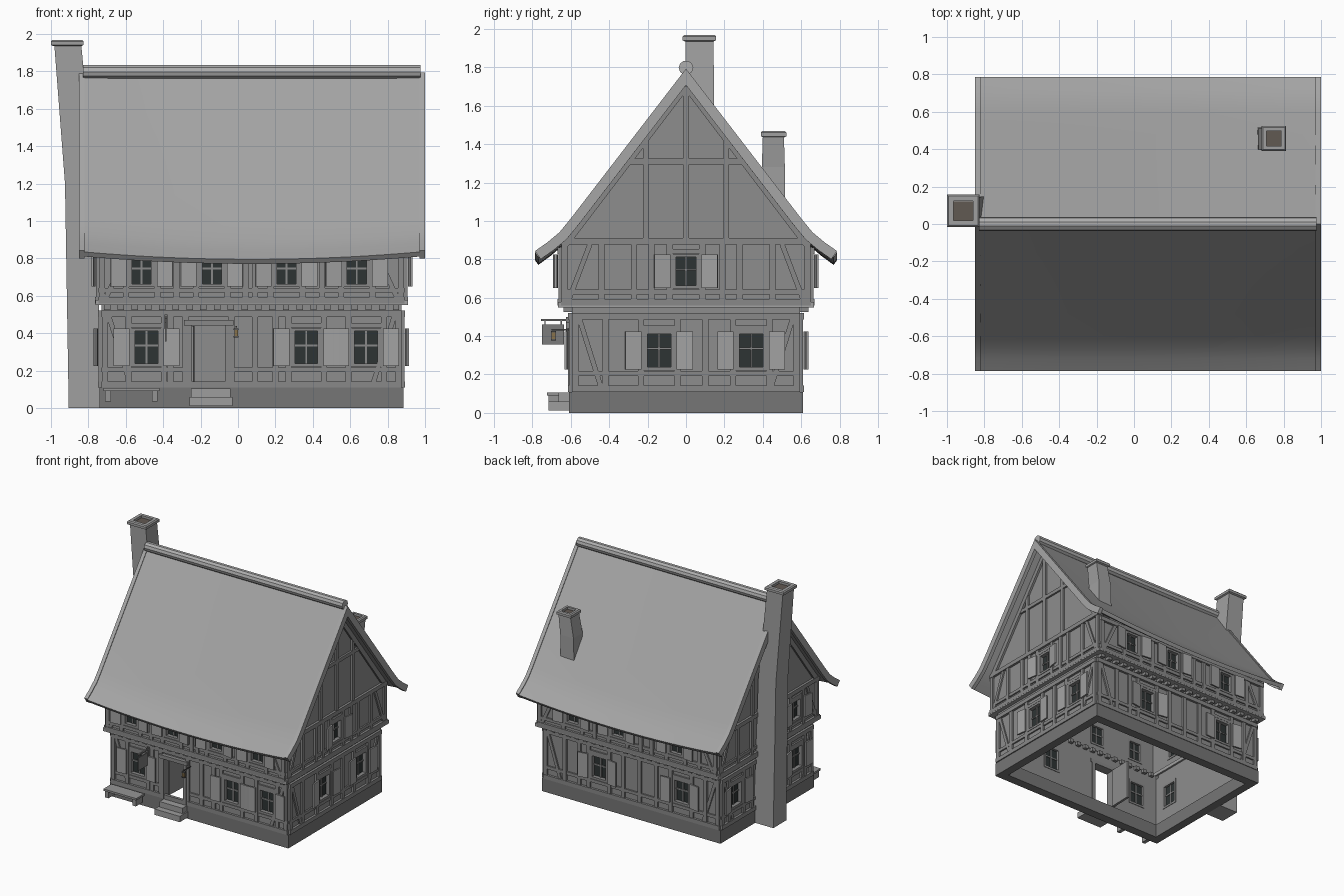
import bpy, bmesh, math, random
from mathutils import Matrix, Vector

if "Cube" in bpy.data.objects:
    bpy.data.objects.remove(bpy.data.objects["Cube"])

random.seed(4)
CX = 0.075            # house centre line in x
T = 0.045             # wall thickness
I = Matrix.Identity(4)
parts = {}            # name -> bmesh collecting repeated pieces
# grey tones by word in the part name, first match wins
TONES = [("glass", (.027, .034, .034)), ("flue", (.12, .1, .085)), ("light", (.25, .17, .07)),
         ("lantern", .1), ("sign", .2), ("shutters", .36), ("frame", .25), ("wall", .27), ("gable", .27),
         ("plinth", .18), ("joist", .25), ("sill", .36), ("door", .27), ("steps", .34), ("bench", .3),
         ("chimney", .35), ("board", .38), ("ridge", .42), ("roof", .37)]
materials = {}


def part(name):
    return parts.setdefault(name, bmesh.new())


def paint(ob):
    for key, c in TONES:
        if key in ob.name:
            if key not in materials:
                materials[key] = bpy.data.materials.new(key)
                materials[key].diffuse_color = (*(c if isinstance(c, tuple) else (c, c, c)), 1)
            ob.data.materials.append(materials[key])
            return


def make(name, bm):
    me = bpy.data.meshes.new(name)
    bm.to_mesh(me)
    bm.free()
    ob = bpy.data.objects.new(name, me)
    bpy.context.collection.objects.link(ob)
    paint(ob)
    return ob


def finish(name, bm):
    bmesh.ops.recalc_face_normals(bm, faces=bm.faces)
    return make(name, bm)


def activate(ob):
    bpy.ops.object.select_all(action='DESELECT')
    ob.select_set(True)
    bpy.context.view_layer.objects.active = ob


def box(name, M, a0, a1, b0, b1, c0, c1):
    S = Matrix.Diagonal((a1 - a0, b1 - b0, c1 - c0, 1))
    C = Matrix.Translation(((a0 + a1) / 2, (b0 + b1) / 2, (c0 + c1) / 2))
    bmesh.ops.create_cube(part(name), size=1, matrix=M @ C @ S)


def beam(M, p, q, w=0.035, d=0.015):
    """Timber between two (u, z) points on a wall plane."""
    du, dz = q[0] - p[0], q[1] - p[1]
    R = M @ Matrix.Translation((p[0], 0, p[1])) @ Matrix.Rotation(-math.atan2(dz, du), 4, 'Y')
    box("timber_frame", R, 0, math.hypot(du, dz), -0.005, d, -w / 2, w / 2)


def loft(name, rings):
    """Square tube through rings of (cx, cy, half x, half y, z)."""
    bm = bmesh.new()
    loops = [[bm.verts.new((x + sx * hx, y + sy * hy, z)) for sx, sy in
              ((-1, -1), (1, -1), (1, 1), (-1, 1))] for x, y, hx, hy, z in rings]
    for a, b in zip(loops, loops[1:]):
        for i in range(4):
            bm.faces.new((a[i], a[i - 1], b[i - 1], b[i]))
    bm.faces.new(loops[0])
    bm.faces.new(loops[-1])
    return finish(name, bm)


def frame(axis, sign, off):
    """Wall plane: local x runs along the wall, y points outward, z up."""
    u = Vector((1, 0, 0)) if axis == 'y' else Vector((0, 1, 0))
    d = Vector((0, sign, 0)) if axis == 'y' else Vector((sign, 0, 0))
    M = Matrix((u, d, (0, 0, 1))).transposed().to_4x4()
    M.translation = d * off if axis == 'y' else Vector((off, 0, 0))
    return M


def window(M, c, hw, z0, z1):
    box("window_glass", M, c - hw, c + hw, -0.03, -0.02, z0, z1)
    for s in (-1, 1):
        e = c + s * hw
        box("window_frame", M, e - .009, e + .009, -T - .004, 0.012, z0 - .009, z1 + .009)
        h = z0 if s < 0 else z1
        box("window_frame", M, c - hw, c + hw, -T - .004, 0.012, h - .009, h + .009)
        # hinged shutter, folded back against the wall
        H = M @ Matrix.Translation((e + s * .022, 0.018, 0)) @ Matrix.Rotation(s * math.radians(random.uniform(2, 10)), 4, 'Z')
        box("shutters", H, min(0, s * .085), max(0, s * .085), 0, 0.012, z0 - .005, z1 + .005)
    box("window_frame", M, c - .005, c + .005, -.036, -.012, z0, z1)
    zm = z0 + (z1 - z0) * .55
    box("window_frame", M, c - hw, c + hw, -.036, -.012, zm - .005, zm + .005)


def facade(name, M, outline, u0, u1, z0, z1, wins, hw, w0, w1, extra, upper, door=None):
    """Wall slab with openings, timbers, windows and shutters."""
    bm = bmesh.new()
    f = bm.faces.new([bm.verts.new(M @ Vector((u, 0, z))) for u, z in outline])
    ext = bmesh.ops.extrude_face_region(bm, geom=[f])
    vs = [g for g in ext['geom'] if isinstance(g, bmesh.types.BMVert)]
    bmesh.ops.translate(bm, verts=vs, vec=M.to_3x3() @ Vector((0, -T, 0)))
    wall = finish(name, bm)
    for c in wins:
        box("cutter", M, c - hw, c + hw, -.2, .2, w0, w1)
    if door:
        box("cutter", M, door[0], door[1], -.2, .2, .118, .44)
    cut = finish("cutter", parts.pop("cutter"))
    cut.hide_render = True
    mod = wall.modifiers.new("openings", 'BOOLEAN')
    mod.object, mod.operation, mod.solver = cut, 'DIFFERENCE', 'EXACT'
    activate(wall)
    bpy.ops.object.modifier_apply(modifier="openings")
    bpy.data.objects.remove(cut)
    # posts, rails and corner braces
    posts = [u0 + .018, u1 - .018] + extra
    for c in wins:
        posts += [c - hw - .025, c + hw + .025]
        window(M, c, hw, w0, w1)
        beam(M, (c - hw - .02, w1 + .022), (c + hw + .02, w1 + .022), .025, .013)
    for p in posts:
        beam(M, (p, z0), (p, z1), .032)
    spans = [(u0, door[0] - .02), (door[1] + .02, u1)] if door else [(u0, u1)]
    for a, b in spans:
        beam(M, (a, w0 - .025), (b, w0 - .025), .026, .012)
    beam(M, (u0, z0 + .016), (u1, z0 + .016), .034, .019)
    beam(M, (u0, z1 - .016), (u1, z1 - .016), .034, .019)
    for e, s in ((u0, 1), (u1, -1)):
        a, b = (.15, .04) if upper else (.04, .15)
        beam(M, (e + s * a, z1 - .03), (e + s * b, z0 + .03), .026, .012)


# ground floor and upper floor
LX0, LX1, LY = -.73, .875, .595
UX0, UX1, UY = -.745, .89, .65
rect = lambda a, b, c, d: [(a, c), (b, c), (b, d), (a, d)]
low, upp = (.07, .23, .42), (.06, .655, .82)
F, B = frame('y', -1, LY), frame('y', 1, LY)
R, L = frame('x', 1, LX1), frame('x', -1, LX0)
DOOR = (-.26, -.055)
for nm, M, w, ex, dr in (("front_wall", F, (-.49, .365, .685), [-.36, -.28, -.035, .09, .2], DOOR),
                         ("back_wall", B, (.37, -.38), [.68, .55, .15, 0, -.15, -.6], None)):
    facade(nm, M, rect(LX0 + T, LX1 - T, .1, .555), LX0, LX1, .11, .52, w, *low, ex, False, dr)
for nm, M, w, ex in (("right_wall", R, (-.14, .34), [-.42, .1]), ("left_wall", L, (-.39, .4), [-.15, .2])):
    facade(nm, M, rect(-LY, LY, .1, .555), -LY, LY, .11, .52, w, *low, ex, False)
UF, UB = frame('y', -1, UY), frame('y', 1, UY)
UR, UL = frame('x', 1, UX1), frame('x', -1, UX0)
for nm, M, w, ex in (("upper_front_wall", UF, (-.515, -.14, .26, .635), [-.33, .04, .09, .45]),
                     ("upper_back_wall", UB, (.57, .16, -.37), [.37, -.05, -.15, -.58])):
    facade(nm, M, rect(UX0 + T, UX1 - T, .555, .86), UX0, UX1, .56, .86, w, *upp, ex, True)
gable = [(-UY, .555), (UY, .555), (UY, .88), (0, 1.73), (-UY, .88)]
half = lambda z: (1.73 - z) / 1.307
for nm, M, w, ex in (("right_gable", UR, (0,), [-.44, -.27, -.18, .19, .28, .45]),
                     ("left_gable", UL, (-.36,), [-.18, .22, .4])):
    facade(nm, M, gable, -UY, UY, .56, .91, w, *upp, ex, True)
    beam(M, (-half(1.31), 1.31), (half(1.31), 1.31), .03)
    beam(M, (0, .9), (0, 1.7), .032)
    for s in (-1, 1):
        beam(M, (s * .21, .9), (s * .21, 1.42), .03)
        beam(M, (s * (UY - .02), .88), (s * .005, 1.70), .04, .017)

# jetty joists and upper floor bearer
for i in range(22):
    x = LX0 + .03 + i * (LX1 - LX0 - .06) / 21
    for M in (F, B):
        box("joists", M, x - .017, x + .017, -.07, .042, .525, .556)
for M, a, b in ((UF, UX0, UX1), (UB, UX0, UX1), (UR, -UY, UY), (UL, -UY, UY)):
    box("jetty_sill", M, a - .015, b + .015, -.075, .018, .55, .578)

# stone plinth, open underneath
for M in (F, B):
    box("plinth", M, LX0 - .01, LX1 + .01, -.06, .014, .0, .11)
for M in (R, L):
    box("plinth", M, -LY + .06, LY - .06, -.06, .01, .0, .11)

# door frame, open door leaf and steps
for x in DOOR:
    box("door_frame", F, x - .014, x + .014, -T - .004, .02, .11, .45)
box("door_frame", F, DOOR[0] - .03, DOOR[1] + .03, -T - .004, .03, .44, .47)
D = F @ Matrix.Translation((DOOR[0] + .012, -T, 0)) @ Matrix.Rotation(math.radians(-88), 4, 'Z')
box("door_leaf", D, 0, .19, -.01, .01, .118, .438)
box("steps", I, -.26, -.03, -.715, -.60, .012, .06)
box("steps", I, -.25, -.04, -.665, -.60, .06, .105)

# bench
box("bench", I, -.72, -.42, -.725, -.62, .09, .106)
for x in (-.695, -.445):
    box("bench", I, x - .015, x + .015, -.715, -.63, .035, .09)

# hanging sign and lantern
box("sign", I, -.391, -.379, -.755, -.60, .478, .49)
box("sign", I, -.389, -.381, -.75, -.635, .355, .46)
for y in (-.735, -.65):
    box("sign", I, -.387, -.383, y - .003, y + .003, .455, .48)
box("sign", I, -.393, -.377, -.625, -.60, .38, .5)
box("lantern_bracket", I, -.014, -.006, -.70, -.60, .43, .438)
for z in (.378, .418):
    box("lantern_bracket", I, -.024, .004, -.704, -.676, z, z + .008)
box("lamp_light", I, -.02, 0, -.70, -.68, .385, .418)

# roof: profile swept along x with a gentle sag
PROFILE = [(0, 1.785), (.16, 1.577), (.32, 1.369), (.48, 1.161), (.6, 1.005), (.66, .932), (.72, .882), (.787, .835)]


def roof_sheet(name, x0, x1, n, lift, thick):
    pts = [(-y, z) for y, z in PROFILE[:0:-1]] + PROFILE
    bm = bmesh.new()
    g = []
    for i in range(n + 1):
        x = x0 + (x1 - x0) * i / n
        k = max(0, 1 - ((x - CX) / .9) ** 2)
        g.append([bm.verts.new((x, y, z + lift - k * (.015 + .025 * abs(y) / .79))) for y, z in pts])
    for a, b in zip(g, g[1:]):
        for j in range(len(pts) - 1):
            bm.faces.new((a[j], b[j], b[j + 1], a[j + 1]))
    ob = make(name, bm)
    mod = ob.modifiers.new("thickness", 'SOLIDIFY')
    mod.thickness, mod.offset, mod.use_even_offset = thick, -1, True
    activate(ob)
    bpy.ops.object.modifier_apply(modifier="thickness")
    bpy.ops.object.shade_smooth_by_angle(angle=math.radians(30))


roof_sheet("roof", -.822, .972, 20, 0, .03)
roof_sheet("left_barge_board", -.85, -.82, 1, .008, .052)
roof_sheet("right_barge_board", .97, 1.0, 1, .008, .052)
bm = bmesh.new()
bmesh.ops.create_cone(bm, cap_ends=True, segments=10, radius1=.038, radius2=.038, depth=1.805,
                      matrix=Matrix.Translation((.0725, 0, 1.798)) @ Matrix.Rotation(math.pi / 2, 4, 'Y'))
finish("ridge_cap", bm)

# chimneys with recessed flues
loft("large_chimney", [(-.815, .072, .09, .085, 0), (-.845, .072, .08, .08, 1.2), (-.91, .07, .072, .073, 1.94)])
loft("small_chimney", [(.72, .455, .062, .06, 1.0), (.725, .455, .06, .06, 1.28), (.75, .455, .055, .055, 1.44)])
for nm, x, y, h, z in (("large_chimney_cap", -.913, .07, .087, 1.935), ("small_chimney_cap", .748, .457, .066, 1.435)):
    loft(nm, [(x, y, h - .012, h - .012, z), (x, y, h, h, z + .006), (x, y, h, h, z + .026),
              (x, y, h - .008, h - .008, z + .034), (x, y, h * .6, h * .6, z + .034), (x, y, h * .6, h * .6, z + .01)])
    box("flues", I, x - h * .59, x + h * .59, y - h * .59, y + h * .59, z + .008, z + .016)

for nm, bm in parts.items():
    finish(nm, bm)

for m in bpy.data.materials:
    if m.users and not m.is_grease_pencil:
        m.use_nodes = True
        m.node_tree.nodes["Principled BSDF"].inputs["Base Color"].default_value = m.diffuse_color
